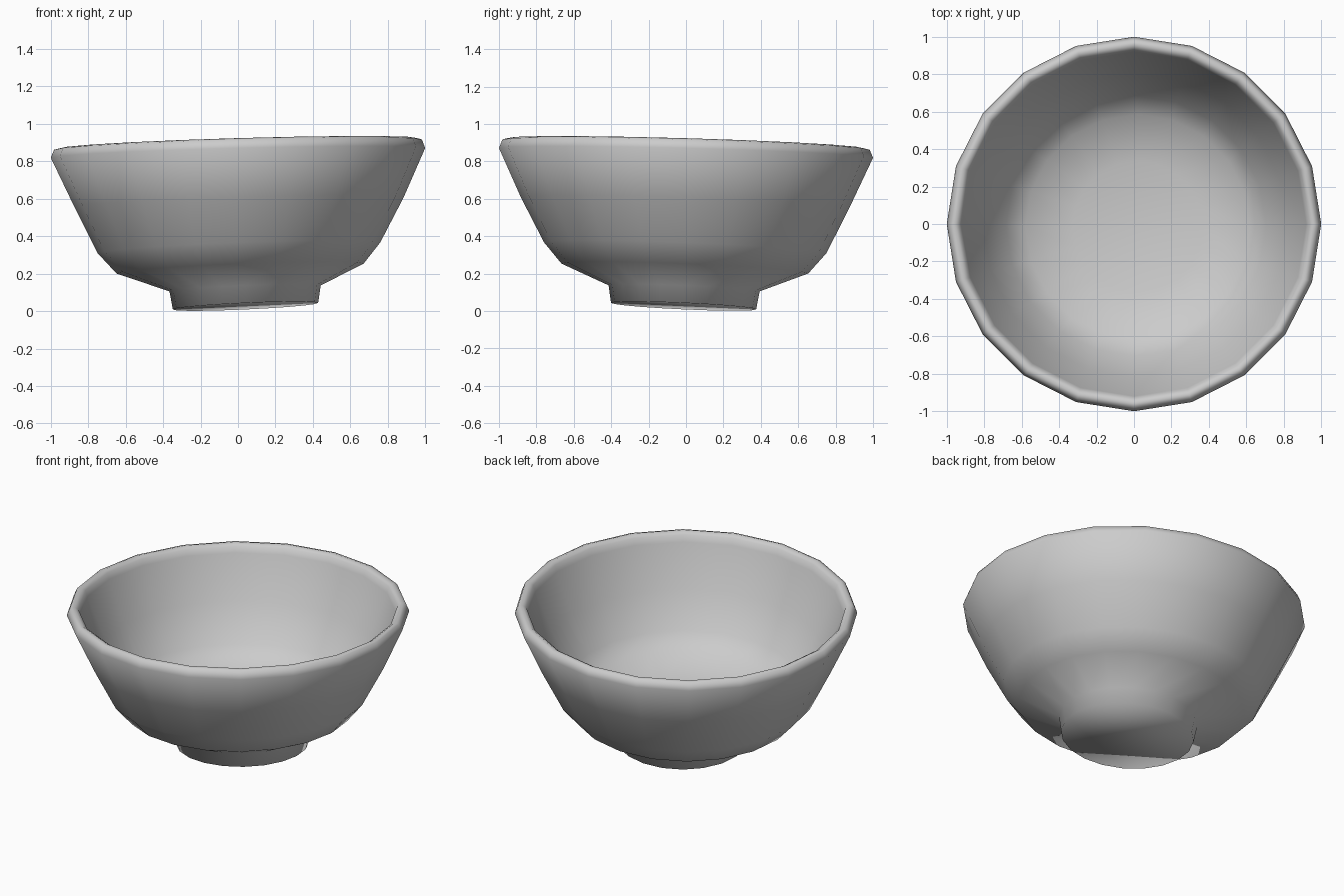
import bpy, bmesh, math

SIDES = 20

# Profile rings: radius, centre x, centre y, centre z, tilt (from foot, up over the rim, down inside)
RINGS = [
    (0.388, 0.04, -0.013, 0.026, 0.045),   # foot bottom
    (0.404, 0.038, -0.01, 0.121, 0.04),    # foot top
    (0.66, 0.011, -0.006, 0.227, 0.04),    # belly
    (0.755, 0.005, -0.004, 0.338, 0.038),
    (0.88, 0.005, -0.003, 0.583, 0.028),
    (1.0, 0.0, 0.0, 0.845, 0.026),         # rim outside
    (0.982, 0.0, 0.0, 0.889, 0.028),
    (0.957, 0.0, 0.0, 0.896, 0.029),       # rim top
    (0.932, 0.0, 0.0, 0.88, 0.028),
    (0.92, 0.0, 0.0, 0.84, 0.027),         # inner wall
    (0.81, 0.005, -0.005, 0.585, 0.03),
    (0.695, 0.01, -0.01, 0.365, 0.038),
    (0.60, 0.02, -0.015, 0.28, 0.04),      # inner floor
    (0.35, 0.02, -0.015, 0.21, 0.04),
]

bm = bmesh.new()
loops = []
for r, cx, cy, cz, tilt in RINGS:
    ring = []
    for i in range(SIDES):
        a = 2 * math.pi * i / SIDES
        x, y = r * math.cos(a), r * math.sin(a)
        ring.append(bm.verts.new((cx + x, cy + y, cz + tilt * (x - y))))
    loops.append(ring)

# Skin neighbouring rings, then cap the foot and the floor
for a, b in zip(loops, loops[1:]):
    for i in range(SIDES):
        j = (i + 1) % SIDES
        bm.faces.new((a[i], a[j], b[j], b[i]))
bm.faces.new(loops[0][::-1])
bm.faces.new(loops[-1])
bmesh.ops.recalc_face_normals(bm, faces=bm.faces)
for f in bm.faces:
    f.smooth = True

mesh = bpy.data.meshes.new("bowl")
bm.to_mesh(mesh)
bm.free()
bpy.context.collection.objects.link(bpy.data.objects.new("bowl", mesh))
